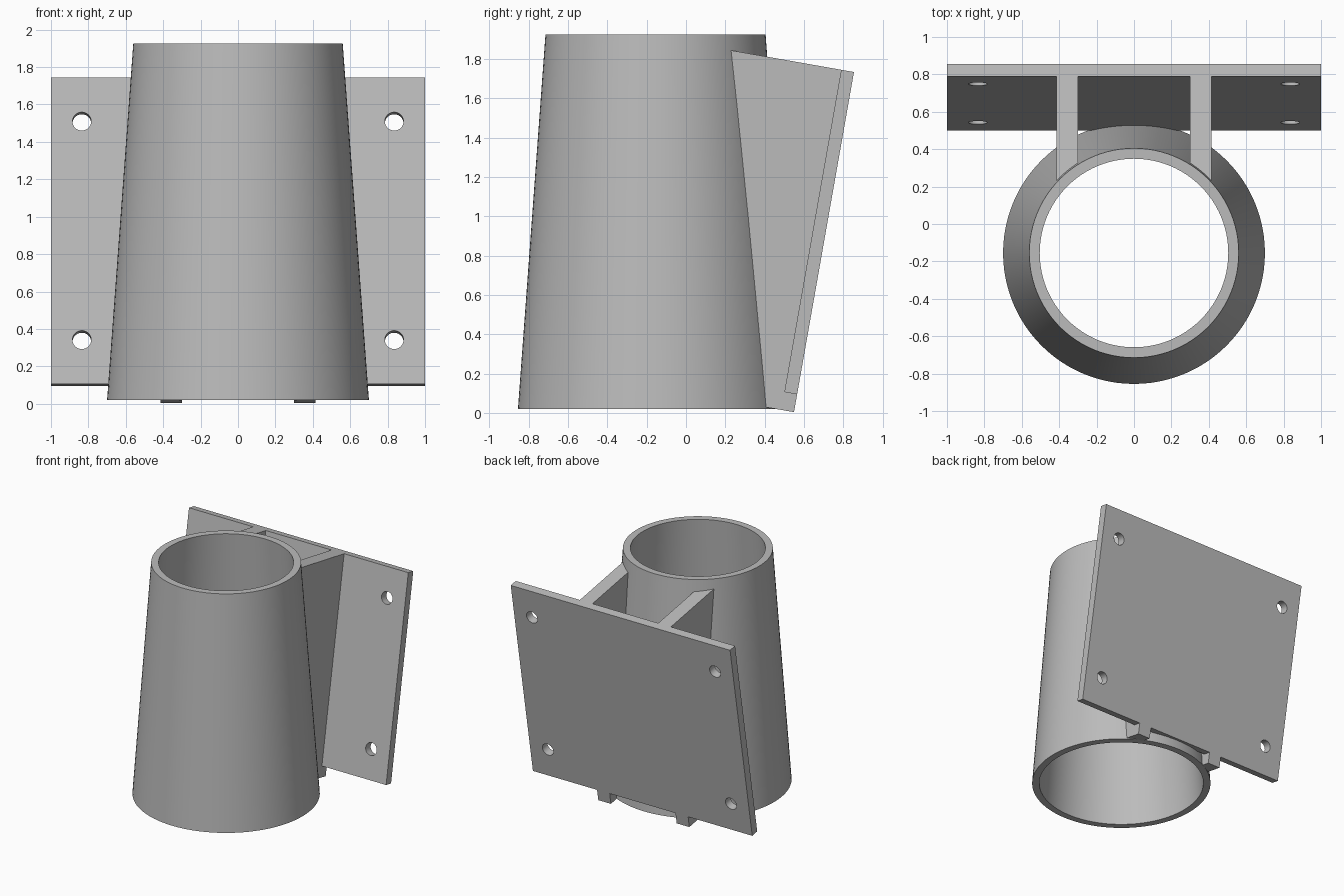
import bpy
import bmesh
from math import radians, sqrt
from mathutils import Matrix, Vector

cube = bpy.data.objects.get("Cube")
if cube:
    bpy.data.objects.remove(cube, do_unlink=True)

grey = bpy.data.materials.new("plain grey")
grey.use_nodes = True
grey.diffuse_color = (0.5, 0.5, 0.5, 1)
grey.node_tree.nodes["Principled BSDF"].inputs["Base Color"].default_value = (0.5, 0.5, 0.5, 1)

TILT = Matrix.Rotation(radians(-10), 4, 'X')
PLATE_PLACE = Matrix.Translation((0, 0.6775, 0.92)) @ TILT
PLATE_W, PLATE_T, PLATE_H = 2.0, 0.066, 1.665

TUBE_Y, WALL = -0.155, 0.056
Z_LOW, Z_HIGH, R_LOW, R_HIGH = 0.02, 1.925, 0.70, 0.56


def make_object(name, bm):
    bmesh.ops.recalc_face_normals(bm, faces=bm.faces)
    mesh = bpy.data.meshes.new(name)
    bm.to_mesh(mesh)
    bm.free()
    mesh.materials.append(grey)
    obj = bpy.data.objects.new(name, mesh)
    bpy.context.collection.objects.link(obj)
    return obj


def activate(obj):
    bpy.ops.object.select_all(action='DESELECT')
    obj.select_set(True)
    bpy.context.view_layer.objects.active = obj


# Tapered open tube, a wall section spun around its axis
bm = bmesh.new()
section = [(R_LOW, Z_LOW), (R_HIGH, Z_HIGH), (R_HIGH - WALL, Z_HIGH), (R_LOW - WALL, Z_LOW)]
verts = [bm.verts.new((r, TUBE_Y, z)) for r, z in section]
edges = [bm.edges.new((verts[i], verts[(i + 1) % 4])) for i in range(4)]
bmesh.ops.spin(bm, geom=verts + edges, cent=(0, TUBE_Y, 0), axis=(0, 0, 1),
               angle=radians(360), steps=96, use_merge=True)
bmesh.ops.remove_doubles(bm, verts=bm.verts, dist=0.0001)
tube = make_object("tapered_tube", bm)
activate(tube)
bpy.ops.object.shade_smooth_by_angle(angle=radians(30))

# Leaning mounting plate
bm = bmesh.new()
bmesh.ops.create_cube(bm, size=1)
bmesh.ops.scale(bm, vec=(PLATE_W, PLATE_T, PLATE_H), verts=bm.verts)
bm.transform(PLATE_PLACE)
plate = make_object("mounting_plate", bm)

# Four bolt holes through the plate
bm = bmesh.new()
for sx in (-1, 1):
    for sz in (-1, 1):
        place = Matrix.Translation((sx * 0.835, 0, sz * 0.593)) @ Matrix.Rotation(radians(90), 4, 'X')
        bmesh.ops.create_cone(bm, cap_ends=True, segments=40, radius1=0.05, radius2=0.05,
                              depth=0.3, matrix=PLATE_PLACE @ place)
cutter = make_object("bolt_hole_cutter", bm)
cutter.hide_render = True
holes = plate.modifiers.new("bolt_holes", 'BOOLEAN')
holes.operation = 'DIFFERENCE'
holes.solver = 'EXACT'
holes.object = cutter
activate(plate)
bpy.ops.object.modifier_apply(modifier=holes.name)
bpy.data.objects.remove(cutter, do_unlink=True)
bpy.ops.object.shade_smooth_by_angle(angle=radians(30))


# Ribs joining the tube to the plate, their front edges fitted to the taper
def tube_surface(x, z):
    radius = R_LOW + (R_HIGH - R_LOW) * (z - Z_LOW) / (Z_HIGH - Z_LOW) - 0.004
    return TUBE_Y + sqrt(radius ** 2 - x ** 2)


def plate_point(y, z):
    point = PLATE_PLACE @ Vector((0, y, z))
    return point.y, point.z


def front_point(x, end):
    # Slide along the rib's end plane until it meets the tube
    y, z = end
    slope = TILT.to_3x3() @ Vector((0, 1, 0))
    front_y, front_z = y, z
    for _ in range(8):
        front_y = tube_surface(x, front_z)
        front_z = z + (front_y - y) * slope.z / slope.y
    return front_y, front_z


def rib_profile(x):
    half_t, half_h = PLATE_T / 2, PLATE_H / 2
    top = plate_point(-half_t, half_h)
    foot = plate_point(half_t, -half_h - 0.092)
    return [front_point(x, top), top, plate_point(-half_t, -half_h),
            plate_point(half_t, -half_h), foot, front_point(x, foot)]


for side, name in ((1, "left_rib"), (-1, "right_rib")):
    bm = bmesh.new()
    rings = [[bm.verts.new((side * x, y, z)) for y, z in rib_profile(x)] for x in (0.30, 0.415)]
    for ring in rings:
        bm.faces.new(ring)
    count = len(rings[0])
    for i in range(count):
        j = (i + 1) % count
        bm.faces.new((rings[0][i], rings[0][j], rings[1][j], rings[1][i]))
    make_object(name, bm)
